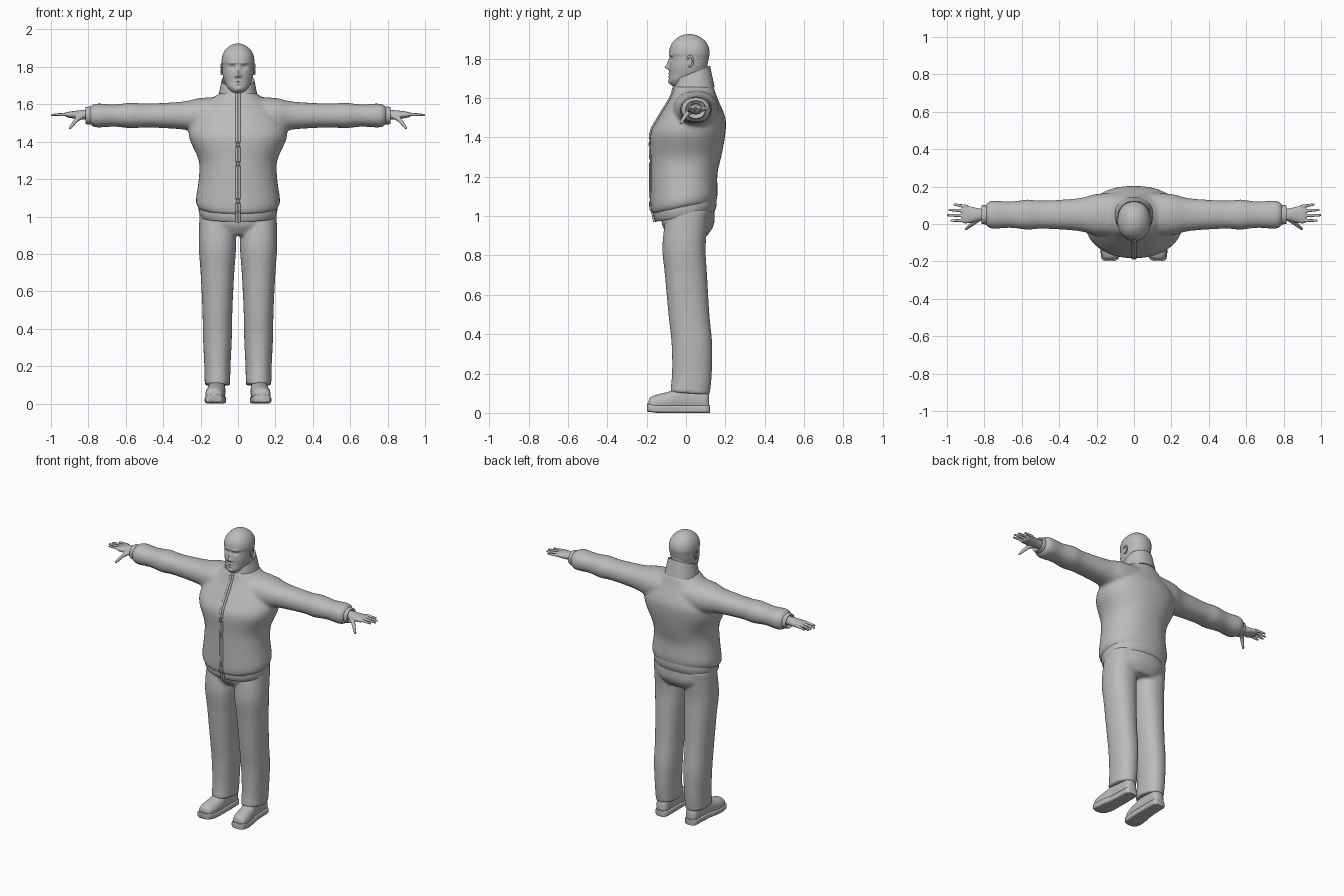
import bpy, bmesh, math
from mathutils import Vector

cube = bpy.data.objects.get("Cube")
if cube:
    bpy.data.objects.remove(cube, do_unlink=True)

shade = .5
colour = (shade, shade, shade, 1)
grey = bpy.data.materials.new("plain_grey")
grey.use_nodes = True
grey.diffuse_color = colour
grey.node_tree.nodes["Principled BSDF"].inputs["Base Color"].default_value = colour
sides = ((1, "left"), (-1, "right"))


def spline(rows, steps):
    """Smooth in-between rows through the given ones."""
    out = []
    last = len(rows) - 1
    for i in range(last):
        near = [rows[max(0, min(last, i + k))] for k in (-1, 0, 1, 2)]
        for j in range(steps):
            t = j / steps
            out.append([q + t * ((r - p) + t * ((2*p - 5*q + 4*r - s) + t * (3*q - p - 3*r + s))) / 2
                        for p, q, r, s in zip(*near)])
    return out + [list(rows[-1])]


def skin(bm, rings):
    """Join rings of points with quads and close both ends."""
    loops = [[bm.verts.new(point) for point in ring] for ring in rings]
    for below, above in zip(loops, loops[1:]):
        for i in range(len(below)):
            bm.faces.new((below[i - 1], below[i], above[i], above[i - 1]))
    bm.faces.new(loops[0])
    bm.faces.new(loops[-1])


def loft(bm, axis, rows, steps=5, segs=40, power=2.2, side=1, tilt=None, shape=None):
    """Rows: place along the axis, two centres, two radii."""
    rings = []
    for place, centre_u, centre_v, radius_u, radius_v in spline(rows, steps):
        ring = []
        for i in range(segs):
            angle = math.tau * i / segs
            u, v = math.cos(angle), math.sin(angle)
            u = centre_u + radius_u * math.copysign(abs(u) ** (2 / power), u)
            v = centre_v + radius_v * math.copysign(abs(v) ** (2 / power), v)
            point = Vector({"x": (place, u, v), "y": (u, place, v), "z": (u, v, place)}[axis])
            if tilt:
                point.z += tilt(place) * point.y
            if shape:
                shape(point)
            point.x *= side
            ring.append(point)
        rings.append(ring)
    skin(bm, rings)


def tube(bm, path, radius, side, taper=0, segs=12):
    """Round tube along a smooth path, thinner towards its end."""
    points = [Vector(row) for row in spline(path, 5)]
    last = len(points) - 1
    rings = []
    for i, centre in enumerate(points):
        way = points[min(i + 1, last)] - points[max(i - 1, 0)]
        turn = way.to_track_quat("Z", "Y")
        size = radius * (1 - taper * i / last)
        ring = []
        for k in range(segs):
            angle = math.tau * k / segs
            point = centre + turn @ Vector((math.cos(angle), math.sin(angle), 0)) * size
            point.x *= side
            ring.append(point)
        rings.append(ring)
    skin(bm, rings)


def finish(name, bm, voxel=0):
    """Make the object; a voxel size blends its pieces into one skin."""
    bmesh.ops.recalc_face_normals(bm, faces=bm.faces)
    mesh = bpy.data.meshes.new(name)
    bm.to_mesh(mesh)
    bm.free()
    mesh.materials.append(grey)
    ob = bpy.data.objects.new(name, mesh)
    bpy.context.collection.objects.link(ob)
    bpy.ops.object.select_all(action="DESELECT")
    ob.select_set(True)
    bpy.context.view_layer.objects.active = ob
    bpy.ops.object.shade_smooth_by_angle(angle=math.radians(50))
    if voxel:
        remesh = ob.modifiers.new("blend", "REMESH")
        remesh.mode = "VOXEL"
        remesh.voxel_size = voxel
        remesh.use_smooth_shade = True
        ob.modifiers.new("soften", "SMOOTH").iterations = 4


# Jacket: torso with a sloping hem, blended with both sleeves
def hem_slope(z):
    return .17 * max(0, min(1, (1.35 - z) * 4))


torso = [(z, 0, y, wide, deep) for z, y, wide, deep in (
    (1.04, -.01, .2, .16), (1.08, -.01, .225, .17), (1.2, -.01, .21, .17), (1.3, 0, .21, .18),
    (1.42, .01, .26, .19), (1.5, .03, .25, .17), (1.6, .04, .17, .12), (1.66, .04, .1, .1))]
arm_y, arm_z = .05, 1.54
sleeve = [(x, arm_y, arm_z, r, r * .85) for x, r in (
    (.05, .12), (.2, .11), (.28, .09), (.38, .08), (.5, .075), (.57, .08),
    (.66, .07), (.74, .075), (.775, .07), (.795, .05))]
bm = bmesh.new()
loft(bm, "z", torso, tilt=hem_slope)
for side, label in sides:
    loft(bm, "x", sleeve, side=side)
finish("jacket", bm, voxel=.01)

# Ribbed waistband under the jacket
bm = bmesh.new()
loft(bm, "z", [(z, 0, -.005, wide, wide - .05) for z, wide in (
    (1, .19), (1, .2), (1.03, .21), (1.08, .21))], tilt=lambda z: .17)
finish("waistband", bm)

# Zip: two raised edges following the front of the torso
edge = .007
front = [(edge, -.16, .97), (edge, -.17, 1.02)]
for z, x, y, wide, deep in torso[1:]:
    front.append((edge, y - deep, z + hem_slope(z) * (y - deep)))
for side, label in sides:
    bm = bmesh.new()
    tube(bm, front, edge, side)
    finish(label + "_zip_edge", bm)

# Stand-up collar, open inside
bm = bmesh.new()
loft(bm, "z", [(z, 0, .035, r, r) for z, r in (
    (1.6, .11), (1.65, .1), (1.7, .09), (1.715, .085), (1.68, .07))], tilt=lambda z: .4)
finish("collar", bm)

# Trousers: hips blended with both legs
leg = [(z, .11, y, wide, .08 + .3 * wide) for z, y, wide in (
    (.1, .02, .068), (.2, .03, .07), (.35, .03, .077), (.5, .015, .08),
    (.7, 0, .09), (.85, -.01, .1), (1.03, .01, .095))]
bm = bmesh.new()
loft(bm, "z", [(z, 0, .01, wide, wide * .7) for z, wide in ((.9, .14), (.96, .19), (1.05, .19))])
for side, label in sides:
    loft(bm, "z", leg, side=side, tilt=lambda z: -.1 * max(0, 1 - z * 4))
finish("trousers", bm, voxel=.009)

# Face relief: across, height, amount, width, tallness
bridge = (0, 1.78, .01, .01, .02)
nose = (0, 1.757, .02, .011, .011)
nostril = (.013, 1.75, .008, .007, .007)
brow = (.03, 1.82, .006, .02, .007)
socket = (.033, 1.8, -.011, .015, .009)
eyelid = (.033, 1.8, .005, .008, .004)
upper_lip = (0, 1.723, .006, .02, .005)
lower_lip = (0, 1.708, .006, .018, .005)
chin = (0, 1.68, .007, .02, .01)


def carve_face(point):
    fade = max(0, min(1, -point.y * 30))
    for x, z, amount, wide, tall in (bridge, nose, nostril, brow, socket, eyelid,
                                     upper_lip, lower_lip, chin):
        across, up = (abs(point.x) - x) / wide, (point.z - z) / tall
        point.y -= fade * amount * math.exp(-across * across - up * up)


# Head: jaw and cheeks by section, then a rounded skull
jaw = [(1.66, -.045, .015), (1.667, -.035, .035), (1.69, -.02, .057), (1.72, 0, .072), (1.76, .01, .082)]
for degrees in (-15, 0, 20, 40, 60, 75, 87):
    angle = math.radians(degrees)
    jaw.append((1.83 + .095 * math.sin(angle), .017, .088 * math.cos(angle)))
bm = bmesh.new()
loft(bm, "z", [(z, 0, y, wide, wide * 1.17) for z, y, wide in jaw],
     steps=9, segs=96, shape=carve_face)
finish("head", bm)
bm = bmesh.new()
loft(bm, "z", [(z, 0, .04, .07, .07) for z in (1.6, 1.78)], power=2)
finish("neck", bm)


def splay(y):
    """Feet turn outwards towards the toes."""
    return .11 + .1 * max(0, -y)


shoe = ((-.19, .02, .055), (-.18, .04, .075), (-.14, .05, .09), (-.08, .05, .105),
        (-.03, .045, .13), (.05, .042, .135), (.1, .04, .115), (.118, .025, .09))

for side, label in sides:
    # Ear: curled rim around a flat shell
    rim = []
    for degrees in range(-120, 200, 40):
        angle = math.radians(degrees)
        rim.append((.088, .02 + .015 * math.cos(angle), 1.787 + .026 * math.sin(angle)))
    bm = bmesh.new()
    tube(bm, rim, .005, side)
    loft(bm, "x", [(x, .02, 1.787, .014, .025) for x in (.075, .088)], side=side)
    finish(label + "_ear", bm)

    # Cuff
    bm = bmesh.new()
    loft(bm, "x", [(x, arm_y, arm_z, r, r * .92) for x, r in (
        (.77, .05), (.79, .052), (.81, .05), (.815, .045), (.8, .03))], side=side)
    finish(label + "_cuff", bm)

    # Hand: palm, four fingers and a thumb
    bm = bmesh.new()
    loft(bm, "x", [(x, arm_y, arm_z + .004, wide, thick) for x, wide, thick in (
        (.78, .03, .028), (.83, .033, .025), (.87, .043, .021), (.905, .047, .016), (.92, .04, .01))],
        side=side)
    for i, reach in enumerate((.965, .992, 1, .982)):
        tube(bm, [(.89, .092 - .024 * i, 1.548), (reach, .105 - .029 * i, 1.543)],
             .011, side, taper=.45)
    tube(bm, [(.825, .035, arm_z), (.86, .005, 1.52), (.9, -.028, 1.47)], .019, side, taper=.65)
    finish(label + "_hand", bm, voxel=.0035)

    # Shoe upper, and a sole with a lifted toe
    bm = bmesh.new()
    loft(bm, "y", [(y, splay(y), tall / 2 + .005, wide, tall / 2) for y, wide, tall in shoe], side=side)
    finish(label + "_shoe", bm)
    bm = bmesh.new()
    loft(bm, "y", [(y * 1.04, splay(y), .02 + .2 * max(0, -y - .15), wide + .004, .02)
                   for y, wide, tall in shoe], power=5, side=side)
    finish(label + "_sole", bm)
